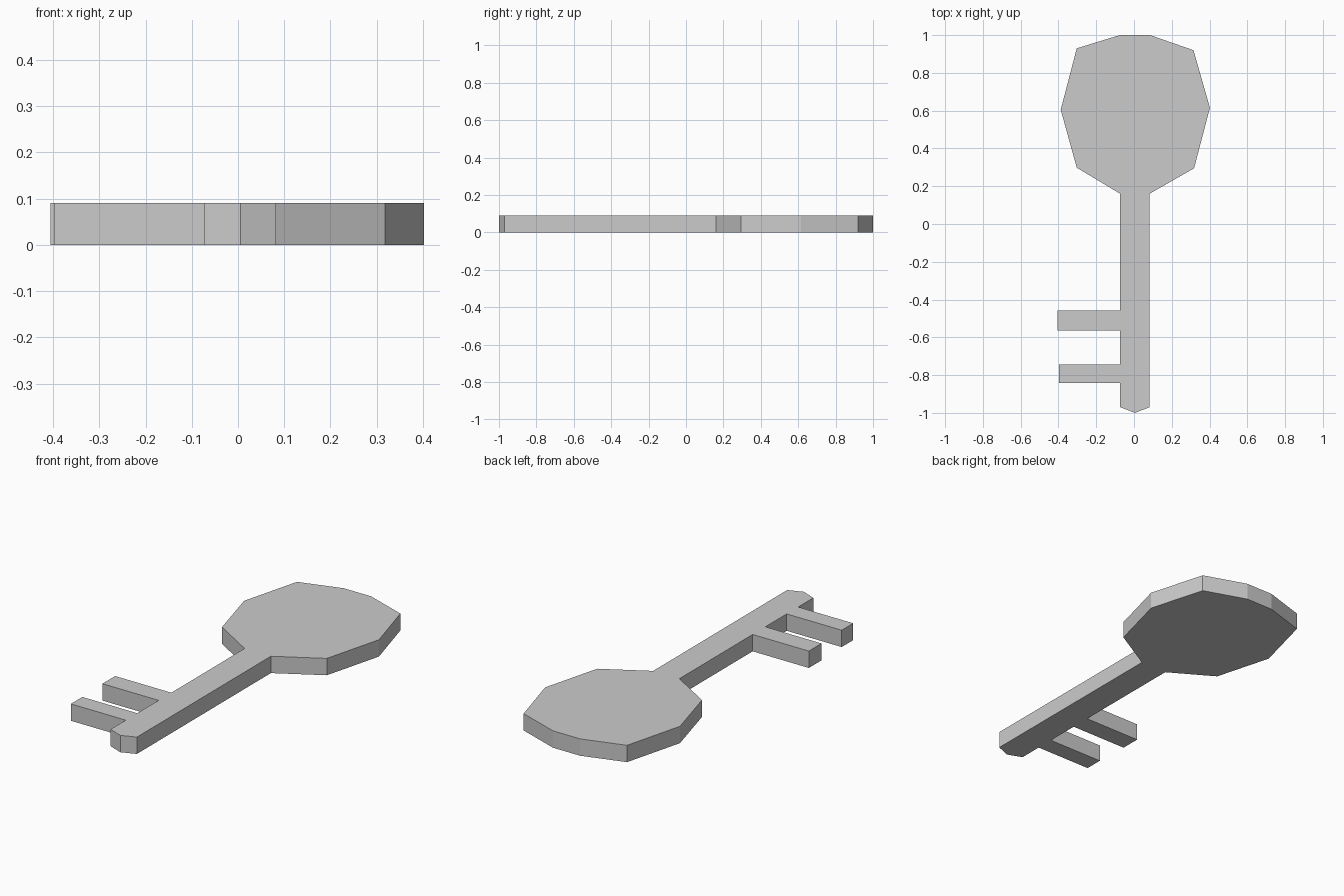
import bpy
import bmesh

THICK = 0.09

cube = bpy.data.objects.get("Cube")
if cube:
    bpy.data.objects.remove(cube, do_unlink=True)

# One plain grey for the whole key
grey = bpy.data.materials.new("grey_metal")
grey.use_nodes = True
colour = (0.6, 0.6, 0.6, 1.0)
grey.diffuse_color = colour
grey.node_tree.nodes["Principled BSDF"].inputs["Base Color"].default_value = colour


def tooth(tip_x, top, bottom, root_x=-0.073):
    """Outline of one square tooth, walked from the handle end to the tip."""
    return [(root_x, top), (tip_x, top), (tip_x, bottom), (root_x, bottom)]


def extrude_outline(name, outline, height):
    """Flat-sided solid standing on the ground from a closed outline."""
    bm = bmesh.new()
    face = bm.faces.new([bm.verts.new((x, y, 0)) for x, y in outline])
    solid = bmesh.ops.extrude_face_region(bm, geom=[face], use_keep_orig=True)
    top = [v for v in solid["geom"] if isinstance(v, bmesh.types.BMVert)]
    bmesh.ops.translate(bm, verts=top, vec=(0, 0, height))
    bmesh.ops.recalc_face_normals(bm, faces=bm.faces)
    mesh = bpy.data.meshes.new(name)
    bm.to_mesh(mesh)
    bm.free()
    mesh.materials.append(grey)
    obj = bpy.data.objects.new(name, mesh)
    bpy.context.collection.objects.link(obj)
    return obj


# Faceted handle, from the shaft's left edge round to its right edge
handle = [(0.082, 0.16), (0.318, 0.295), (0.402, 0.615), (0.315, 0.92),
          (0.085, 1.0), (-0.075, 1.0), (-0.303, 0.93), (-0.388, 0.605),
          (-0.303, 0.298), (-0.073, 0.16)]

# Shaft edge with two teeth, then the blunt pointed tip
teeth = tooth(-0.405, -0.458, -0.565) + tooth(-0.398, -0.745, -0.842)
tip = [(-0.073, -0.97), (0.005, -1.0), (0.082, -0.97)]

extrude_outline("key", handle + teeth + tip, THICK)
